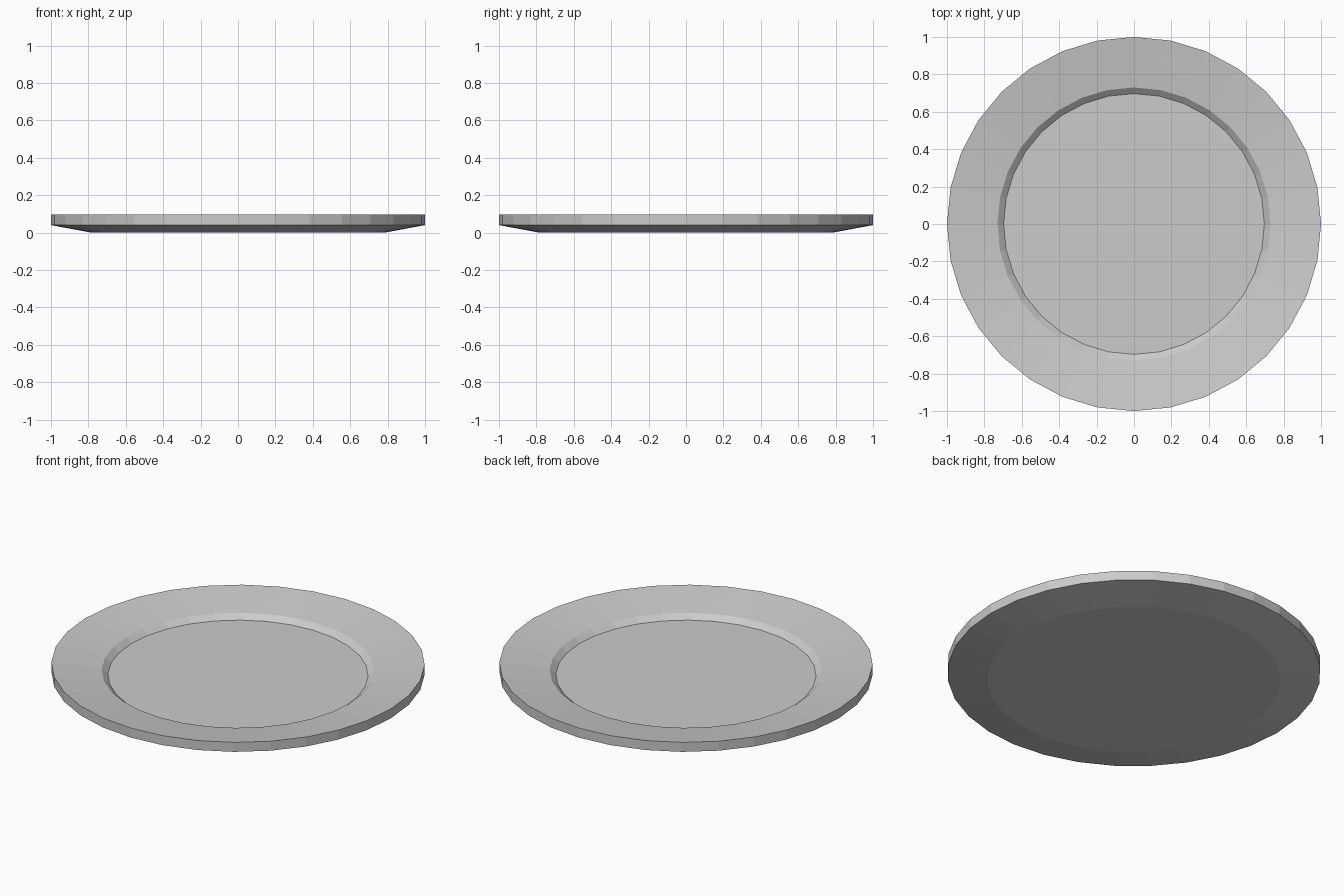
import bpy
import bmesh
from math import cos, sin, tau

SIDES = 32

# Remove the default cube
cube = bpy.data.objects.get("Cube")
if cube:
    bpy.data.objects.remove(cube, do_unlink=True)

# Single grey material
grey = bpy.data.materials.new("light_grey")
grey.use_nodes = True
colour = (0.6, 0.6, 0.6, 1.0)
grey.diffuse_color = colour
grey.node_tree.nodes["Principled BSDF"].inputs["Base Color"].default_value = colour


def lathe(name, profile, material):
    """Turn (radius, height) points around z and cap both ends."""
    bm = bmesh.new()
    rings = [[bm.verts.new((r * cos(tau * i / SIDES), r * sin(tau * i / SIDES), z))
              for i in range(SIDES)] for r, z in profile]
    for low, high in zip(rings, rings[1:]):
        for i in range(SIDES):
            j = (i + 1) % SIDES
            bm.faces.new((low[i], low[j], high[j], high[i]))
    bm.faces.new(rings[0][::-1])
    bm.faces.new(rings[-1])
    bmesh.ops.recalc_face_normals(bm, faces=bm.faces)
    mesh = bpy.data.meshes.new(name)
    bm.to_mesh(mesh)
    bm.free()
    mesh.materials.append(material)
    obj = bpy.data.objects.new(name, mesh)
    bpy.context.collection.objects.link(obj)
    return obj


# Plate: flat base, sloping underside, upright edge, dished rim, inner wall, floor
plate_profile = [
    (0.785, 0.0),
    (1.0, 0.04),
    (1.0, 0.096),
    (0.73, 0.056),
    (0.697, 0.028),
]
lathe("plate", plate_profile, grey)
